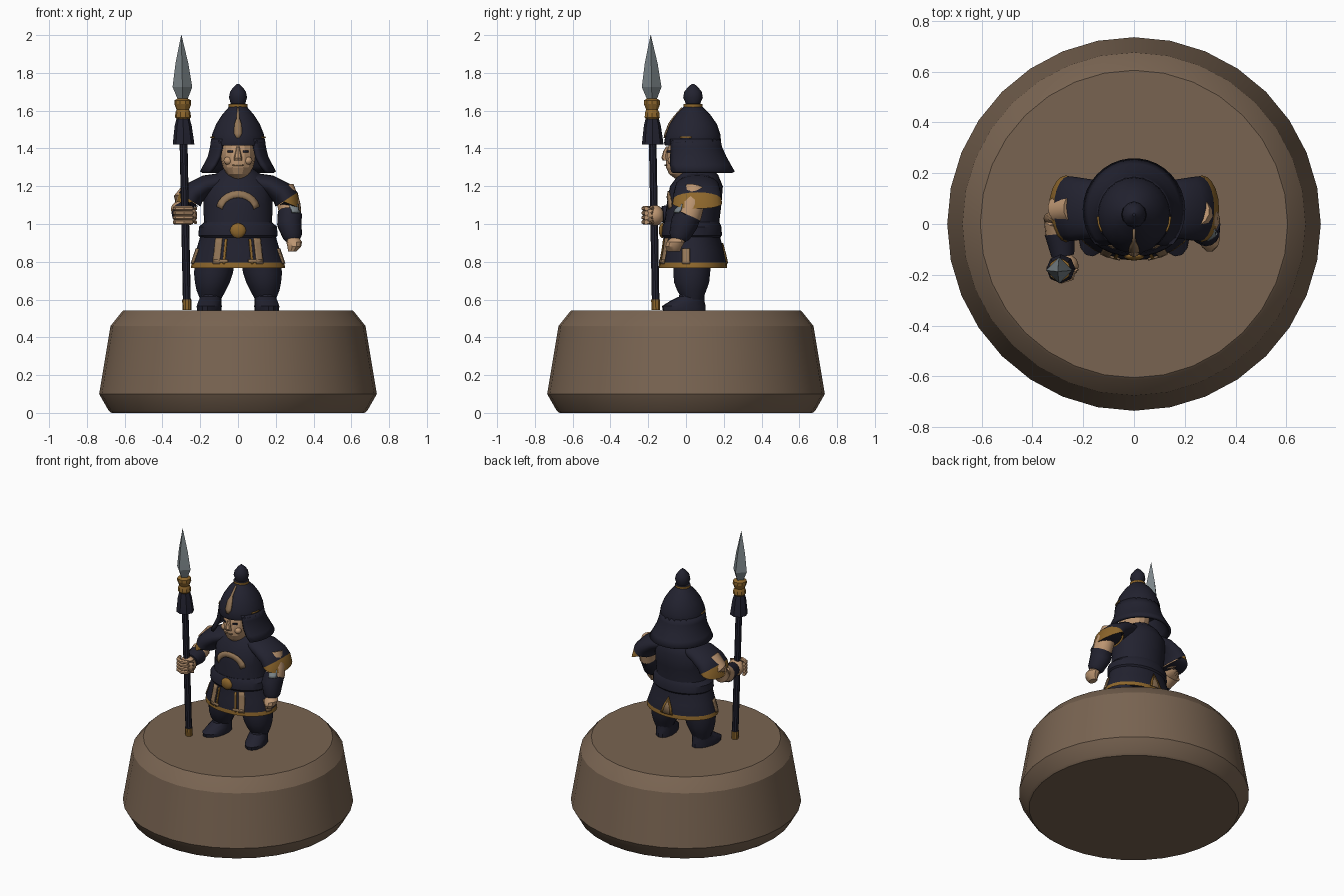
import bpy, bmesh, math
from mathutils import Vector
from mathutils.bvhtree import BVHTree


def material(name, rgb):
    m = bpy.data.materials.new(name)
    m.diffuse_color = (*rgb, 1)
    return m


NAVY = material("navy cloth", (0.016, 0.016, 0.029))
TAN = material("tan leather", (0.29, 0.18, 0.095))
SKIN = material("skin", (0.50, 0.30, 0.165))
GOLD = material("old gold", (0.27, 0.135, 0.025))
STEEL = material("steel", (0.20, 0.235, 0.25))
STONE = material("brown stone", (0.19, 0.127, 0.083))


def finish(name, verts, faces, mats, indices, angle=35):
    me = bpy.data.meshes.new(name)
    me.from_pydata([tuple(v) for v in verts], [], faces)
    for m in mats:
        me.materials.append(m)
    for p, i in zip(me.polygons, indices):
        p.material_index = i
        p.use_smooth = True
    bm = bmesh.new()
    bm.from_mesh(me)
    bmesh.ops.recalc_face_normals(bm, faces=bm.faces)
    bm.to_mesh(me)
    bm.free()
    me.set_sharp_from_angle(angle=math.radians(angle))
    ob = bpy.data.objects.new(name, me)
    bpy.context.collection.objects.link(ob)
    return ob


def loft(name, rings, mats, n=16, tube=False, gaps=None, angle=35):
    """Rings are (x, y, z, rx, ry). mats is one material or one per band.
    tube turns rings across the path; gaps gives a front opening per ring."""
    bands = mats if isinstance(mats, list) else [mats] * (len(rings) - 1)
    slots = list(dict.fromkeys(bands))
    pts = [Vector(r[:3]) for r in rings]
    verts, faces, idx = [], [], []
    for k, (x, y, z, rx, ry) in enumerate(rings):
        u, v = Vector((1, 0, 0)), Vector((0, 1, 0))
        if tube:
            d = (pts[min(k + 1, len(pts) - 1)] - pts[max(k - 1, 0)]).normalized()
            ref = u if abs(d.y) > 0.8 else v
            u = (ref - d * ref.dot(d)).normalized()
            v = d.cross(u)
        for i in range(n):
            if gaps:
                g = math.radians(gaps[k])
                a = -math.pi / 2 + g + (2 * math.pi - 2 * g) * i / (n - 1)
            else:
                a = 2 * math.pi * i / n
            verts.append(pts[k] + u * rx * math.cos(a) + v * ry * math.sin(a))
    for k, m in enumerate(bands):
        for i in range(n - 1 if gaps else n):
            j = (i + 1) % n
            faces.append((k * n + i, k * n + j, (k + 1) * n + j, (k + 1) * n + i))
            idx.append(slots.index(m))
    if not gaps:
        last = (len(rings) - 1) * n
        faces += [tuple(range(n)), tuple(range(last, last + n))]
        idx += [slots.index(bands[0]), slots.index(bands[-1])]
    return finish(name, verts, faces, slots, idx, angle)


def decal(name, target, turn, left, right, mat, cols=4):
    """Thin plate laid on the target, seen from an angle around z (0 = front)."""
    a = math.radians(turn)
    out, side = Vector((math.sin(a), -math.cos(a), 0)), Vector((math.cos(a), math.sin(a), 0))
    me = target.data
    tree = BVHTree.FromPolygons([v.co for v in me.vertices], [tuple(p.vertices) for p in me.polygons])
    verts, faces = [], []
    for p, q in zip(left, right):
        for c in range(cols + 1):
            u, z = (p[i] + (q[i] - p[i]) * c / cols for i in (0, 1))
            o = side * u + out + Vector((0, 0, z))
            hit = tree.ray_cast(o, -out)[0] or tree.find_nearest(o)[0]
            verts.append(hit + out * 0.004)
    w = cols + 1
    for r in range(len(left) - 1):
        for c in range(cols):
            faces.append((r * w + c, r * w + c + 1, (r + 1) * w + c + 1, (r + 1) * w + c))
    ob = finish(name, verts, faces, [mat], [0] * len(faces))
    s = ob.modifiers.new("thickness", 'SOLIDIFY')
    s.thickness, s.offset = 0.007, 0
    return ob


def bar(name, target, turn, u0, u1, z0, z1, mat, rows=5, slant=0):
    zs = [z0 + (z1 - z0) * i / rows for i in range(rows + 1)]
    sh = [slant * i / rows for i in range(rows + 1)]
    return decal(name, target, turn, [(u0 + s, z) for s, z in zip(sh, zs)],
                 [(u1 + s, z) for s, z in zip(sh, zs)], mat)


def blob(name, loc, r, mat):
    x, y, z = loc
    steps = [(-1, .15), (-.8, .6), (-.4, .92), (0, 1), (.4, .92), (.8, .6), (1, .15)]
    return loft(name, [(x, y, z + r[2] * h, r[0] * w, r[1] * w) for h, w in steps], mat, 12)


# Round plinth
loft("plinth", [(0, 0, 0, .67, .67), (0, 0, .012, .685, .685), (0, 0, .10, .735, .735),
                (0, 0, .46, .675, .675), (0, 0, .535, .615, .615), (0, 0, .543, .605, .605)],
     STONE, 32, angle=25)

# Tunic with flared skirt and gold hem
body = loft("tunic", [(0, .037, .79, .225, .16), (0, .037, .768, .25, .18), (0, .037, .795, .245, .179),
                      (0, .035, .86, .222, .165), (0, .03, .94, .198, .148), (0, .03, 1.0, .18, .145),
                      (0, .042, 1.1, .183, .145), (0, .055, 1.2, .18, .14),
                      (0, .065, 1.26, .125, .105), (0, .06, 1.30, .07, .07)],
            [NAVY, GOLD] + [NAVY] * 7, 28)
belt = loft("belt", [(0, .03, .925, .195, .148), (0, .03, .94, .21, .16), (0, .03, .985, .206, .158),
                     (0, .03, 1.01, .18, .146)], NAVY, 28)
blob("belt_buckle", (0, -.126, .965), (.042, .018, .04), GOLD)

# Chest arch
arc = [math.radians(a) for a in range(10, 171, 16)]
decal("chest_arch", body, 0, [(.115 * math.cos(a), 1.075 + .10 * math.sin(a)) for a in arc],
      [(.085 * math.cos(a), 1.065 + .075 * math.sin(a)) for a in arc], TAN, 2)

# Skirt panels: tan strips with gold edges at front, sides and back
for s in (-1, 1):
    bar("front_skirt_strip", body, 0, s * .115 - .018, s * .115 + .018, .79, .925, TAN, slant=-s * .015)
    bar("front_skirt_edge", body, 0, s * .075 - .006, s * .075 + .006, .79, .92, GOLD, slant=-s * .012)
    bar("front_skirt_foot", body, 0, s * .09 - .035, s * .09 + .035, .797, .812, TAN, 2)
    bar("side_skirt_strip", body, s * 90, -.02, .02, .79, .87, TAN)
    decal("back_slit_edge", body, 180, [(s * .045, .79), (s * .03, .84), (0, .90)],
          [(s * .028, .79), (s * .016, .84), (0, .875)], GOLD, 2)
decal("back_slit", body, 180, [(-.03, .79), (-.018, .84), (-.003, .88)],
      [(.03, .79), (.018, .84), (.003, .88)], TAN)

# Legs, boots and sleeves, one per side
for s, tag in ((-1, "right"), (1, "left")):
    loft(tag + "_trouser", [(s * .145, .035, .60, .055, .055), (s * .142, .03, .65, .078, .08),
                            (s * .136, .03, .69, .092, .095), (s * .13, .03, .74, .103, .10),
                            (s * .12, .035, .82, .105, .105)], NAVY, 14)
    boot = loft(tag + "_boot", [(0, -.01, .541, .062, .115), (0, -.012, .565, .064, .118),
                                (0, .005, .59, .06, .095), (0, .03, .615, .056, .068),
                                (0, .035, .66, .058, .062)], NAVY, 14)
    boot.location.x = s * .15
    boot.rotation_euler.z = s * .2
    loft(tag + "_shoulder_guard",
         [(s * .09, .06, 1.225, .09, .045), (s * .165, .06, 1.205, .115, .056),
          (s * .23, .06, 1.165, .125, .064), (s * .257, .06, 1.13, .128, .07),
          (s * .267, .06, 1.108, .131, .073), (s * .255, .06, 1.125, .11, .055)],
         [NAVY, NAVY, NAVY, GOLD, NAVY], 20, True)

# Hanging left arm
arm = loft("left_arm", [(.24, .05, 1.19, .06, .06), (.27, .03, 1.10, .066, .062), (.278, .015, 1.04, .066, .06),
                        (.275, .01, 1.05, .072, .066), (.272, -.01, 1.0, .072, .066),
                        (.288, -.035, .935, .056, .052), (.292, -.04, .915, .04, .038)],
           [SKIN, SKIN, NAVY, NAVY, NAVY, NAVY], 14, True)
bar("arm_plate", arm, 30, .215, .265, 1.06, 1.105, STEEL, 3)
loft("left_hand", [(.29, -.04, .93, .032, .036), (.297, -.055, .905, .042, .05), (.298, -.065, .88, .036, .046),
                   (.287, -.065, .855, .022, .035)], SKIN, 10)

# Bent right arm reaching to the spear
loft("right_arm", [(-.23, .06, 1.19, .06, .06), (-.285, .055, 1.12, .062, .062), (-.298, .02, 1.075, .058, .058),
                   (-.293, -.04, 1.055, .055, .055), (-.292, -.035, 1.055, .06, .06),
                   (-.28, -.125, 1.05, .045, .045)],
     [SKIN, SKIN, SKIN, NAVY, NAVY], 14, True)
blob("right_fist", (-.275, -.165, 1.045), (.058, .05, .056), SKIN)
for i in range(4):
    z = 1.01 + i * .024
    loft("finger", [(-.335, -.165, z, .012, .012), (-.322, -.205, z, .014, .014), (-.285, -.222, z, .014, .014),
                    (-.245, -.21, z, .013, .013), (-.225, -.175, z, .011, .011)], SKIN, 7, True)


# Spear, leaning slightly along its height
def on_shaft(*profile):
    return [(-.27 - .03 * (z - .55) / 1.45, -.16 - .027 * (z - .55) / 1.45, z, r, r) for z, r in profile]


loft("spear_shaft", on_shaft((.545, .023), (.60, .025), (.601, .021), (1.58, .021)), [GOLD, NAVY, NAVY], 10)
loft("spear_tassel", on_shaft((1.44, .022), (1.42, .057), (1.45, .054), (1.52, .045), (1.57, .032)), NAVY, 8, angle=20)
loft("spear_collar", on_shaft((1.55, .03), (1.565, .042), (1.59, .04), (1.605, .033), (1.635, .045), (1.655, .044),
                              (1.665, .025)), GOLD, 10, angle=20)
loft("spear_blade", on_shaft((1.655, .024), (1.68, .034), (1.725, .052), (1.85, .034), (2.0, .001)), STEEL, 4, angle=10)

# Head and face
head = loft("head", [(0, .0, 1.235, .03, .05), (0, -.01, 1.265, .06, .08), (0, -.008, 1.30, .08, .098),
                     (0, -.002, 1.34, .09, .105), (0, .005, 1.39, .09, .105), (0, .02, 1.45, .09, .10)], SKIN, 16, angle=20)
loft("nose", [(0, -.10, 1.335, .022, .022), (0, -.11, 1.35, .022, .02), (0, -.105, 1.385, .013, .016),
              (0, -.095, 1.41, .008, .01)], SKIN, 8)
bar("mouth", head, 0, -.028, .028, 1.308, 1.315, TAN, 1)
for s in (-1, 1):
    bar("eye", head, 0, s * .04 - .013, s * .04 + .013, 1.378, 1.388, NAVY, 1)
    blob("cheek", (s * .052, -.075, 1.335), (.024, .022, .022), SKIN)

# Helmet dome, top knob and open neck guard
dome = loft("helmet_dome", [(0, .035, 1.415, .142, .146), (0, .035, 1.43, .145, .151), (0, .037, 1.475, .137, .145),
                            (0, .038, 1.53, .115, .125), (0, .038, 1.58, .083, .09), (0, .037, 1.615, .052, .055),
                            (0, .037, 1.63, .04, .04)], NAVY, 24)
loft("helmet_knob", [(0, .037, 1.615, .05, .05), (0, .037, 1.635, .05, .05), (0, .037, 1.637, .038, .038),
                     (0, .037, 1.67, .048, .052), (0, .037, 1.70, .042, .046), (0, .037, 1.725, .024, .026),
                     (0, .037, 1.742, .006, .006)], [GOLD] + [NAVY] * 5, 12)
guard = loft("neck_guard", [(0, .035, 1.45, .143, .148), (0, .038, 1.41, .148, .153), (0, .045, 1.36, .160, .168),
                            (0, .05, 1.315, .182, .188), (0, .053, 1.278, .202, .206)],
             NAVY, 26, gaps=[36, 38, 40, 44, 50])
solid = guard.modifiers.new("thickness", 'SOLIDIFY')
solid.thickness, solid.offset = .018, -1
decal("helmet_crest", dome, 0, [(-.008, 1.455), (-.022, 1.48), (-.018, 1.53), (-.007, 1.56), (-.005, 1.615)],
      [(.008, 1.455), (.022, 1.48), (.018, 1.53), (.007, 1.56), (.005, 1.615)], TAN, 2)
for s in (-1, 1):
    bar("helmet_side_trim", dome, s * 90, -.03, .03, 1.455, 1.463, GOLD, 1)
